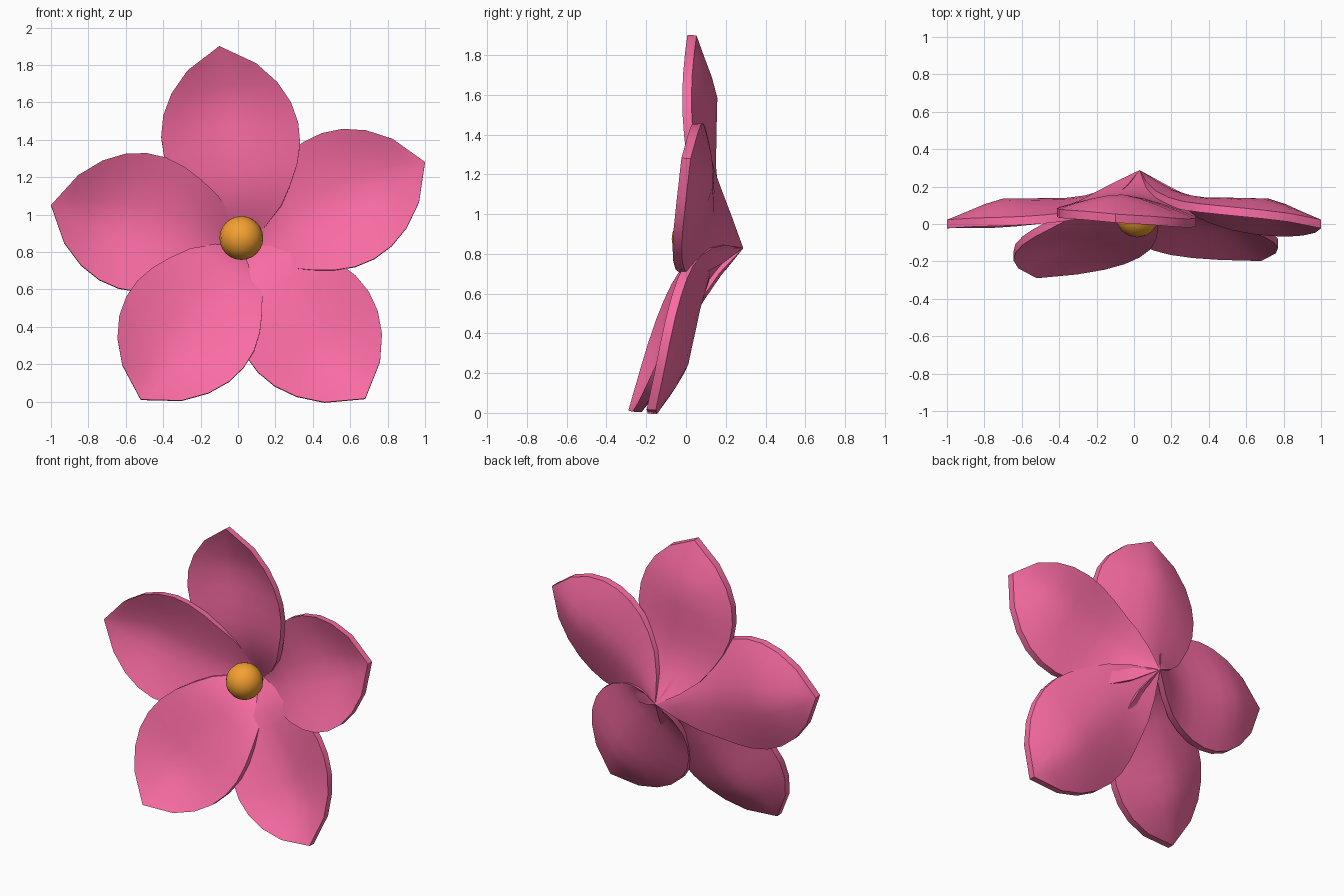
import bpy, bmesh, math
from mathutils import Vector

if "Cube" in bpy.data.objects:
    bpy.data.objects.remove(bpy.data.objects["Cube"])


def material(name, color):
    m = bpy.data.materials.new(name)
    m.diffuse_color = (*color, 1)
    m.use_nodes = True
    m.node_tree.nodes["Principled BSDF"].inputs["Base Color"].default_value = m.diffuse_color
    return m


pink = material("petal_pink", (0.95, 0.15, 0.37))
orange = material("centre_orange", (0.9, 0.35, 0.03))

BASE = Vector((0.03, 0.265, 0.83))       # point where all petals meet
FACING = Vector((0, -1, 0.1))            # direction the flower opens
THICKNESS = Vector((0, -0.046, 0.003))   # petals are extruded towards the front
# Half width, midline bow and rim bow from base to tip
WIDTH = [0, .13, .225, .285, .335, .365, .368, .343, .285, .185, 0]
MID = [0, .03, .055, .058, .045, .018, -.008, -.035, -.030, -.014, 0]
RIM = [0, .055, .095, .115, .118, .108, .092, .072, .048, .022, 0]
ACROSS = 8


def petal(name, tip, roll, cup=1.0, throat=0.0):
    """Cupped pointed petal; roll lifts its clockwise edge, throat its root."""
    chord = Vector(tip) - BASE
    axis = chord.normalized()
    normal = (FACING - axis * FACING.dot(axis)).normalized()
    side = axis.cross(normal) + normal * roll
    rows = len(WIDTH) - 1
    bm = bmesh.new()
    grid = []
    for i, (w, mid_bow, rim_bow) in enumerate(zip(WIDTH, MID, RIM)):
        bow = mid_bow + (throat if i in (1, 2) else throat / 4 if i == 3 else 0)
        mid = BASE + chord * (i / rows) + normal * bow - THICKNESS / 2
        if w == 0:
            grid.append([bm.verts.new(mid)] * (ACROSS + 1))
            continue
        row = []
        for j in range(ACROSS + 1):
            v = 2 * j / ACROSS - 1
            lift = max(0, rim_bow * cup - bow) * abs(v) ** 1.5
            row.append(bm.verts.new(mid + side * (w * v) + normal * lift))
        grid.append(row)
    for a, b in zip(grid, grid[1:]):
        for j in range(ACROSS):
            bm.faces.new(list(dict.fromkeys((a[j], a[j + 1], b[j + 1], b[j]))))
    # Petal thickness
    ext = bmesh.ops.extrude_face_region(bm, geom=bm.faces[:], use_keep_orig=True)
    moved = [g for g in ext["geom"] if isinstance(g, bmesh.types.BMVert)]
    bmesh.ops.translate(bm, verts=moved, vec=THICKNESS)
    bmesh.ops.recalc_face_normals(bm, faces=bm.faces)
    me = bpy.data.meshes.new(name)
    bm.to_mesh(me)
    bm.free()
    ob = bpy.data.objects.new(name, me)
    bpy.context.collection.objects.link(ob)
    me.materials.append(pink)
    bpy.ops.object.select_all(action='DESELECT')
    bpy.context.view_layer.objects.active = ob
    ob.select_set(True)
    bpy.ops.object.shade_smooth_by_angle(angle=math.radians(40))


# Five petals
petal("petal_top", (-0.10, 0.03, 1.90), 0.09)
petal("petal_right", (1.0, 0.0, 1.28), 0.07)
petal("petal_lower_right", (0.68, -0.175, 0.015), 0.04, 1.0, 0.03)
petal("petal_lower_left", (-0.52, -0.267, 0.01), -0.04, 0.85, 0.03)
petal("petal_left", (-1.0, 0.0, 1.05), 0.08)

# Round centre
bpy.ops.mesh.primitive_uv_sphere_add(segments=16, ring_count=12, radius=0.117,
                                     location=(0.018, 0.045, 0.875))
centre = bpy.context.object
centre.name = "flower_centre"
centre.data.materials.append(orange)
bpy.ops.object.shade_smooth_by_angle(angle=math.radians(40))
